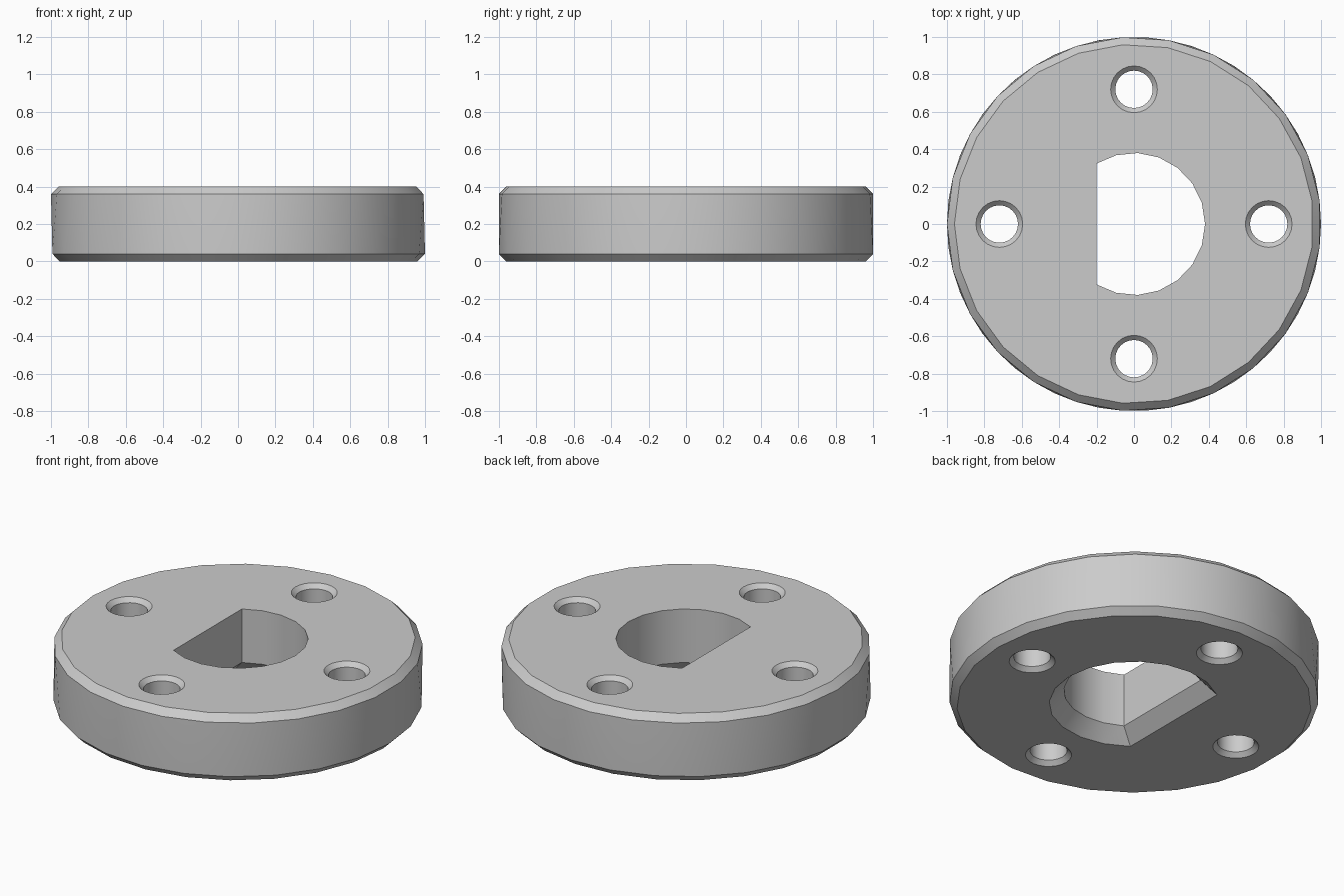
import bpy
import bmesh
from math import sin, cos, acos, pi, tau

if "Cube" in bpy.data.objects:
    bpy.data.objects.remove(bpy.data.objects["Cube"])

HEIGHT = 0.4
RIM_SIDES, HOLE_SIDES, BORE_STEPS = 25, 24, 14

steel = bpy.data.materials.new("plain grey steel")
steel.use_nodes = True
grey = (0.6, 0.6, 0.6, 1)
steel.diffuse_color = grey
steel.node_tree.nodes["Principled BSDF"].inputs["Base Color"].default_value = grey

bm = bmesh.new()


def circle(radius, z, sides, start=0.0, centre=(0, 0)):
    angles = [start + tau * i / sides for i in range(sides)]
    return [bm.verts.new((centre[0] + radius * cos(a),
                          centre[1] + radius * sin(a), z)) for a in angles]


def d_shape(radius, flat_x, z):
    """Arc closed by a straight side at flat_x."""
    end = acos(flat_x / radius)
    angles = [end * (2 * i / BORE_STEPS - 1) for i in range(BORE_STEPS + 1)]
    return [bm.verts.new((radius * cos(a), radius * sin(a), z)) for a in angles]


def skin(loops, staggered=None):
    """Join successive loops; the staggered span is made of triangles."""
    for k, (a, b) in enumerate(zip(loops, loops[1:])):
        for i in range(len(a)):
            j = (i + 1) % len(a)
            if k == staggered:
                bm.faces.new((a[i], a[j], b[i]))
                bm.faces.new((a[j], b[j], b[i]))
            else:
                bm.faces.new((a[i], a[j], b[j], b[i]))
    return loops[0], loops[-1]


# Outer rim with chamfered edges, listed from top to bottom
half_step = pi / RIM_SIDES
shells = [skin([
    circle(0.96, HEIGHT, RIM_SIDES, pi),
    circle(1.0, HEIGHT - 0.04, RIM_SIDES, pi),
    circle(1.0, 0.04, RIM_SIDES, pi + half_step),
    circle(0.96, 0, RIM_SIDES, pi + half_step)], staggered=1)]

# D-shaped bore, flared at the bottom
shells.append(skin([d_shape(0.38, -0.2, HEIGHT),
                    d_shape(0.38, -0.2, 0.08),
                    d_shape(0.46, -0.28, 0)]))

# Four bolt holes, countersunk at both ends
for q in range(4):
    centre = (0.72 * cos(q * pi / 2), 0.72 * sin(q * pi / 2))
    profile = [(0.125, HEIGHT), (0.1, HEIGHT - 0.025), (0.1, 0.025), (0.125, 0)]
    shells.append(skin([circle(r, z, HOLE_SIDES, 0, centre) for r, z in profile]))

# Flat top and bottom faces around the openings
for end in (0, 1):
    edges = []
    for shell in shells:
        loop = shell[end]
        edges += [bm.edges.get((loop[i - 1], loop[i])) for i in range(len(loop))]
    bmesh.ops.triangle_fill(bm, edges=edges, use_beauty=True,
                            normal=(0, 0, 1 - 2 * end))

bmesh.ops.recalc_face_normals(bm, faces=bm.faces)
mesh = bpy.data.meshes.new("flange_disc")
bm.to_mesh(mesh)
bm.free()
mesh.materials.append(steel)

disc = bpy.data.objects.new("flange_disc", mesh)
bpy.context.collection.objects.link(disc)
bpy.ops.object.select_all(action="DESELECT")
disc.select_set(True)
bpy.context.view_layer.objects.active = disc
bpy.ops.object.shade_smooth_by_angle(angle=pi / 6)
